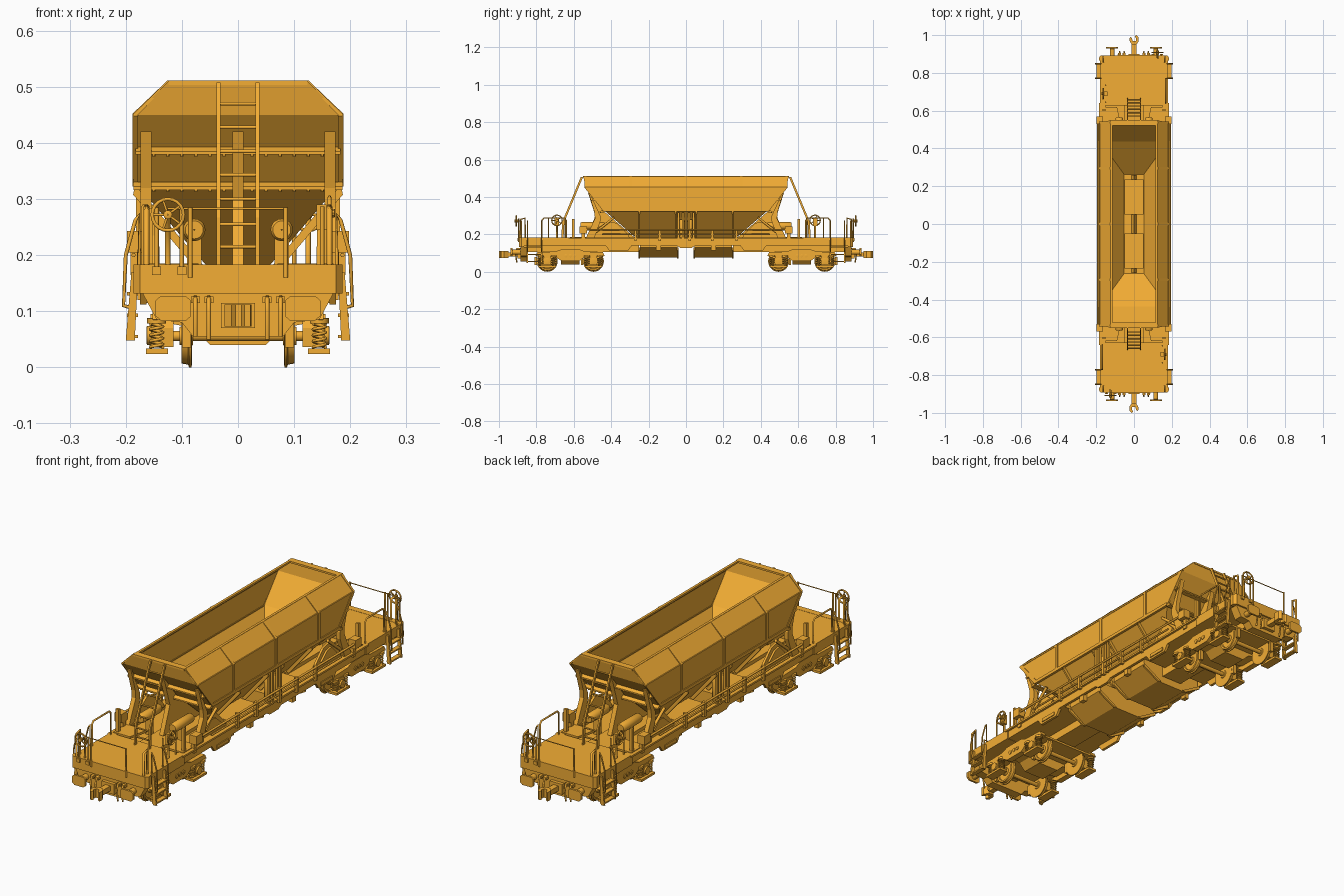
import bpy, bmesh
from math import sin, cos, pi
from mathutils import Matrix, Vector

HALF_TURN = Matrix.Rotation(pi, 4, 'Z')
MAT = bpy.data.materials.new("amber_paint")
MAT.diffuse_color = (0.9, 0.42, 0.035, 1)
turned = []

def link(name, data, twin):
    # the wagon has half-turn symmetry, so one end is built and twinned
    data.materials.append(MAT)
    o = bpy.data.objects.new(name, data)
    bpy.context.collection.objects.link(o)
    if twin:
        t = bpy.data.objects.new(name + "_twin", data)
        t.matrix_world = HALF_TURN
        bpy.context.collection.objects.link(t)
    return o

def mesh(name, verts, faces, twin=True, fix=True):
    me = bpy.data.meshes.new(name)
    me.from_pydata(verts, [], faces)
    if fix:
        bm = bmesh.new()
        bm.from_mesh(me)
        bmesh.ops.recalc_face_normals(bm, faces=bm.faces)
        bm.to_mesh(me)
        bm.free()
    return link(name, me, twin)

def place(axis, p, d):
    return {'x': (d, p[0], p[1]), 'y': (p[0], d, p[1]), 'z': (p[0], p[1], d)}[axis]

def prism(name, pts, axis, a, b, twin=True):
    n = len(pts)
    v = [place(axis, p, d) for d in (a, b) for p in pts]
    f = [(i, (i + 1) % n, n + (i + 1) % n, n + i) for i in range(n)]
    return mesh(name, v, f + [tuple(range(n)), tuple(range(n, 2 * n))], twin)

def box(name, x0, x1, y0, y1, z0, z1, twin=True):
    return prism(name, [(x0, y0), (x1, y0), (x1, y1), (x0, y1)], 'z', z0, z1, twin)

def lathe(name, prof, c, axis, n=24, twin=True):
    # closed profile of (distance along axis, radius) turned round the axis
    m, v = len(prof), []
    for i in range(n):
        a = 2 * pi * i / n
        v += [Vector(c) + Vector(place(axis, (r * cos(a), r * sin(a)), d)) for d, r in prof]
    f = [(i * m + j, i * m + (j + 1) % m, (i + 1) % n * m + (j + 1) % m, (i + 1) % n * m + j)
         for i in range(n) for j in range(m)]
    turned.append(mesh(name, v, f, twin))

def drum(name, c, axis, length, r, n=20):
    h = length / 2
    lathe(name, [(-h, .001), (-h, r * .8), (-h * .9, r), (h * .9, r), (h, r * .8), (h, .001)], c, axis, n)

def pipe(name, pts, r, twin=True, cyclic=False):
    cu = bpy.data.curves.new(name, 'CURVE')
    cu.dimensions = '3D'
    cu.bevel_depth, cu.bevel_resolution, cu.use_fill_caps = r, 1, True
    s = cu.splines.new('POLY')
    s.points.add(len(pts) - 1)
    for p, q in zip(s.points, pts):
        p.co = (*q, 1)
    s.use_cyclic_u = cyclic
    return link(name, cu, twin)

def handwheel(name, c, axis):
    ring = [Vector(c) + Vector(place(axis, (.028 * cos(k * pi / 10), .028 * sin(k * pi / 10)), 0)) for k in range(20)]
    pipe(name, ring, .0035, cyclic=True)
    for k in (0, 4, 8, 12, 16):
        pipe(name + "_spoke", [c, ring[k]], .0025)
    drum(name + "_hub", c, axis, .02, .008, 10)

# hopper shell: rectangular rings from rim to floor, thickened inward
rings = [(.123, .549, .511), (.184, .537, .45), (.184, .44, .33), (.055, .265, .18)]
hv = [(sx * x, sy * y, z) for x, y, z in rings for sx, sy in ((-1, -1), (1, -1), (1, 1), (-1, 1))]
hf = [(4*r + i, 4*r + 4 + i, 4*r + 4 + (i + 1) % 4, 4*r + (i + 1) % 4) for r in range(3) for i in range(4)]
hopper = mesh("hopper", hv, hf + [(15, 14, 13, 12)], False, False)
so = hopper.modifiers.new("wall", 'SOLIDIFY')
so.thickness, so.offset, so.use_even_offset = .006, -1, True
box("rim_end", -.123, .123, .522, .55, .503, .511)
box("rim_side", .113, .124, -.55, .55, .503, .511)
box("discharge_gate", -.05, .05, .05, .235, .185, .215)
prism("floor_ridge", [(-.015, .185), (.015, .185), (0, .215)], 'y', -.26, .26, False)

# hopper ribs and bands
rib = [(.12, .511), (.126, .511), (.188, .452), (.188, .325), (.18, .325), (.18, .448)]
for y in (-.295, 0, .295):
    prism("side_rib", rib, 'y', y - .007, y + .007)
for s in (-1, 1):
    e = [(s * y, z) for y, z in ((.54, .453), (.523, .45), (.425, .33), (.443, .325), (.541, .448))]
    prism("corner_rib", e, 'x', .178, .186)
    prism("corner_rib_top", [(.12, .511), (.126, .511), (.186, .452), (.18, .448)], 'y', s * .533, s * .543)
box("side_band", .176, .188, -.44, .44, .322, .336)
box("side_rim_band", .18, .186, -.535, .535, .446, .453)
for y, z, w in ((.48, .379, .183), (.438, .316, .186)):
    prism("end_rib", [(y, z), (y + .024, z), (y + .024, z + .006), (y + .01, z + .014)], 'x', -w, w)
    for k in range(-6, 7):
        drum("rib_bolt", (k * .025, y + .02, z - .001), 'z', .004, .003, 6)

# hopper supports: bent legs, centre post, side gussets
leg = [(.52, .42), (.513, .42), (.458, .3), (.458, .27), (.49, .18), (.535, .18), (.487, .285), (.49, .32)]
for s in (-1, 1):
    prism("bent_leg", leg, 'x', s * .154, s * .174)
    pipe("gusset_brace", [(s * .16, .51, .19), (s * .165, .385, .29)], .007)
    prism("gusset", [(.5, .18), (.47, .235), (.42, .27), (.37, .26), (.31, .2), (.3, .18)], 'x', s * .145, s * .155)
    prism("gusset_rim", [(.45, .215), (.415, .25), (.385, .245), (.345, .21), (.36, .2), (.44, .2)], 'x', s * .155, s * .163)
    drum("air_cylinder", (s * .078, .5, .245), 'y', .13, .02)
    box("cylinder_bracket", s * .065, s * .091, .49, .51, .15, .24)
    prism("corner_deck", [(s * .07, .53), (s * .17, .53), (s * .17, .62), (s * .09, .62)], 'z', .175, .185)
    box("valve_box", s * .165, s * .198, .53, .57, .205, .243)
    box("valve_box_post", s * .165, s * .18, .54, .56, .16, .21)
    box("end_upright", s * .152, s * .166, .597, .609, .15, .283)
    # chute-side columns, rams and lower slope ribs
    for y in (.012, .035):
        box("mid_column", s * .172, s * .182, y, y + .01, .17, .318)
    drum("door_ram", (s * .158, .022, .23), 'z', .1, .013, 14)
    for y in (.05, .245):
        prism("funnel_rib", [(s * .183, .325), (s * .06, .18), (s * .075, .176), (s * .187, .308)], 'y', y, y + .008)
prism("centre_post", [(.523, .42), (.515, .42), (.435, .32), (.27, .18), (.53, .18), (.485, .3)], 'x', -.01, .01)

# discharge chutes under the frame
prism("chute", [(-.15, .17), (.15, .17), (.15, .13), (.07, .076), (-.07, .076), (-.15, .13)], 'y', .045, .245)
for s in (-1, 1):
    for y in (.04, .245):
        prism("chute_rib", [(s * .153, .13), (s * .153, .115), (s * .075, .072), (s * .06, .076)], 'y', y, y + .008)
    box("chute_hinge", s * .15, s * .17, .135, .16, .115, .18)

# underframe
half = [(.872, .18), (.872, .14), (.43, .14), (.41, .112), (.31, .112), (.29, .14), (.05, .14), (.03, .128)]
sill = half + [(-y, z) for y, z in reversed(half)]
prism("side_sill", sill, 'x', .163, .175)
box("sill_top_flange", .15, .185, -.64, .64, .174, .182)
for s in (-1, 1):
    box("sill_window", s * .175, s * .179, .32, .4, .12, .135)
box("centre_sill", -.05, .05, .25, .88, .105, .17)
box("floor_deck", -.165, .165, .265, .64, .14, .155)
plat = [(-.18, .628), (.18, .628), (.18, .875), (-.18, .875)]
prism("end_platform", plat, 'z', .138, .182)
prism("headstock", [(-.186, .865), (.186, .865), (.186, .88), (.175, .893), (-.175, .893), (-.186, .88)],
      'z', .132, .183)
prism("buffer_beam", [(-.17, .132), (.17, .132), (.145, .085), (.1, .08), (.08, .055), (-.08, .055), (-.1, .08),
                      (-.145, .085)], 'y', .845, .885)
for y in (.27, .14, .02, -.14, -.27):
    box("sill_lug", .178, .192, y - .006, y + .006, .165, .23)
pipe("side_rail", [(.19, -.57, .225), (.19, .57, .225)], .005)
pipe("lower_side_rod", [(.186, -.45, .2), (.186, .45, .2)], .004)

# bogie: wheelsets, side frames, springs
wheel = [(.083, .018), (.083, .042), (.082, .05), (.083, .056), (.087, .056), (.089, .051), (.101, .049), (.101, .041),
         (.095, .039), (.094, .018), (.104, .016), (.104, .005), (.08, .005), (.08, .016)]
for wy in (.495, .742):
    drum("axle", (0, wy, .056), 'x', .3, .009, 14)
    for s in (-1, 1):
        lathe("wheel", [(s * d, r) for d, r in wheel], (0, wy, .056), 'x', 28)
        prism("axle_box", [(wy - .02, .036), (wy + .02, .036), (wy + .022, .07), (wy + .015, .085), (wy - .015, .085),
                           (wy - .022, .07)], 'x', s * .115, s * .155)
        drum("axle_cap", (s * .157, wy, .057), 'x', .012, .017, 16)
        box("spring_seat", s * .125, s * .164, wy - .046, wy + .046, .024, .034)
        for o in (-.034, .034):
            pipe("spring", [(s * .145 + .011 * cos(k * pi / 5), wy + o + .011 * sin(k * pi / 5), .036 + k * .00105)
                            for k in range(41)], .003)
            drum("spring_cap", (s * .145, wy + o, .083), 'z', .01, .017, 14)
        box("brake_shoe", s * .084, s * .1, wy + .055, wy + .067, .035, .08)
for s in (-1, 1):
    prism("bogie_side_frame", [(.435, .085), (.445, .105), (.54, .108), (.57, .12), (.665, .12), (.7, .108), (.795, .105),
                               (.805, .085), (.7, .08), (.665, .058), (.57, .058), (.54, .08)], 'x', s * .125, s * .152)
    for y in (.595, .6185, .642):
        drum("frame_hole_boss", (s * .153, y, .086), 'x', .006, .009, 12)
prism("bogie_bolster", [(-.13, .11), (.13, .11), (.13, .08), (.08, .07), (.05, .04), (-.05, .04), (-.08, .07), (-.13, .08)],
      'y', .57, .667)
box("bogie_plate", -.126, .126, .44, .8, .083, .092)
drum("bogie_pivot", (0, .6185, .12), 'z', .04, .04)

# coupler, buffers and hoses
box("coupler_shank", -.012, .012, .88, .965, .082, .104)
box("coupler_pocket", -.03, .03, .88, .9, .07, .115)
prism("coupler_hook", [(-.012, .95), (.012, .95), (.024, .965), (.024, .99), (.012, 1), (.004, .993), (.012, .982),
                       (.01, .968), (-.006, .968), (-.012, .985), (-.022, .99), (-.024, .972)], 'z', .073, .112)
for s in (-1, 1):
    prism("buffer_plate", [(s * x, z) for x, z in ((.085, .09), (.093, .083), (.137, .083), (.148, .093), (.148, .118),
                           (.138, .127), (.093, .127), (.085, .12))], 'y', .928, .937)
    drum("buffer_stem", (s * .115, .905, .105), 'y', .05, .013, 12)
    for x, z in ((.052, .05), (.076, .055)):
        pipe("brake_hose", [(s * x, .885, .125), (s * x, .905, .122), (s * x, .912, .1), (s * x, .905, z)], .004)
        box("hose_cock", s * (x - .008), s * (x + .008), .888, .905, .115, .126)
    # corner steps and grab rails
    for y in (.772, .848):
        prism("step_stile", [(s * .178, .17), (s * .19, .17), (s * .2, .048), (s * .184, .048)], 'y', y - .004, y + .004)
        pipe("grab_rail", [(s * .176, y, .18), (s * .176, y, .272), (s * .183, y, .262), (s * .2, y, .2),
                           (s * .204, y, .11), (s * .185, y, .105)], .0035)
    for z in (.052, .09, .128):
        box("step_tread", s * .178, s * .198, .772, .848, z, z + .006)
    pipe("end_post", [(s * .085, .895, .16), (s * .085, .895, .285)], .004)
    pipe("corner_post", [(s * .163, .885, .15), (s * .163, .885, .28), (s * .163, .86, .287), (s * .163, .86, .18)], .005)

# platform rails and hand brakes
pipe("end_rail", [(-.085, .893, .283), (.126, .893, .283)], .002)
pipe("platform_rail", [(.168, .77, .18), (.168, .77, .275), (.168, .76, .287), (.168, .65, .287), (.168, .64, .275),
                       (.168, .64, .18)], .004)
handwheel("end_handwheel", (.125, .908, .272), 'y')
for x in (.1, .145):
    pipe("wheel_post", [(x, .893, .165), (x, .893, .285)], .004)
    box("wheel_post_foot", x - .008, x + .008, .888, .9, .165, .18)
pipe("end_wheel_shaft", [(.125, .908, .272), (.125, .88, .272), (.125, .88, .18)], .005)
handwheel("side_handwheel", (-.163, .69, .275), 'x')
pipe("side_wheel_shaft", [(-.163, .69, .275), (-.145, .69, .275), (-.145, .69, .18)], .006)
box("brake_gear_box", -.158, -.14, .678, .702, .245, .29)
for y in (.645, .735):
    pipe("brake_frame", [(-.15, y, .18), (-.15, y, .287)], .004)

# end ladder
lad = [(.668, .16), (.662, .267), (.562, .508)]
for s in (-1, 1):
    prism("ladder_stile", lad + [(y - .012, z) for y, z in reversed(lad)], 'x', s * .031, s * .038)
for z in (.215, .255, .3, .343, .385, .428, .47):
    y = .657 if z < .267 else .656 - (z - .267) * .415
    pipe("ladder_rung", [(-.034, y, z), (.034, y, z)], .0035)

# smooth only the turned parts, keep hard edges crisp
for o in turned:
    o.select_set(True)
bpy.context.view_layer.objects.active = turned[0]
bpy.ops.object.shade_smooth_by_angle(angle=.6)
